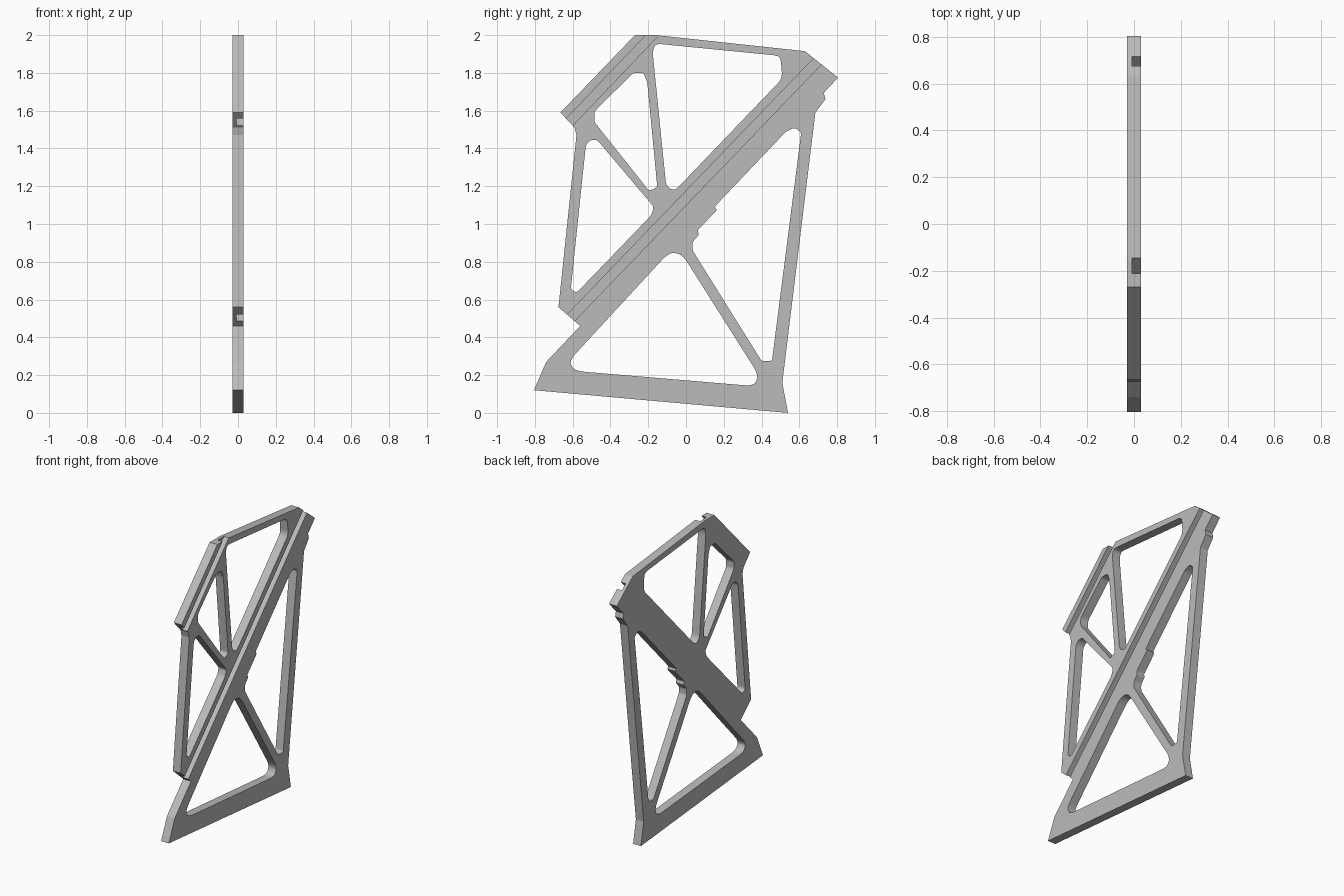
import bpy
import bmesh
from mathutils import Vector

HALF = 0.03          # half thickness of the plate
GROOVE_FLOOR = -0.008

default = bpy.data.objects.get("Cube")
if default:
    bpy.data.objects.remove(default, do_unlink=True)

# One plain grey for the whole plate
grey = bpy.data.materials.new("plain grey")
grey.use_nodes = True
colour = (0.5, 0.5, 0.5, 1)
grey.diffuse_color = colour
grey.node_tree.nodes["Principled BSDF"].inputs["Base Color"].default_value = colour


def rounded(points, radius, steps=3):
    """Soften every corner of a closed (y, z) profile with a short curve."""
    result = []
    corners = [Vector(p) for p in points]
    for i, corner in enumerate(corners):
        ends = []
        for neighbour in (corners[i - 1], corners[(i + 1) % len(corners)]):
            side = neighbour - corner
            ends.append(corner + side.normalized() * min(radius, side.length * 0.4))
        for s in range(steps + 1):
            t = s / steps
            result.append(ends[0].lerp(corner, t).lerp(corner.lerp(ends[1], t), t))
    return result


def plate(name, loops, x_low, x_high):
    """Fill closed (y, z) loops, with inner loops as holes, and thicken along x."""
    bm = bmesh.new()
    for loop in loops:
        verts = [bm.verts.new((x_low, y, z)) for y, z in loop]
        for a, b in zip(verts, verts[1:] + verts[:1]):
            bm.edges.new((a, b))
    bmesh.ops.triangle_fill(bm, use_beauty=True, edges=bm.edges[:], normal=(1, 0, 0))
    extruded = bmesh.ops.extrude_face_region(bm, geom=bm.faces[:])
    moved = [g for g in extruded["geom"] if isinstance(g, bmesh.types.BMVert)]
    bmesh.ops.translate(bm, verts=moved, vec=(x_high - x_low, 0, 0))
    bmesh.ops.recalc_face_normals(bm, faces=bm.faces[:])
    mesh = bpy.data.meshes.new(name)
    bm.to_mesh(mesh)
    bm.free()
    mesh.materials.append(grey)
    obj = bpy.data.objects.new(name, mesh)
    bpy.context.collection.objects.link(obj)
    return obj


# Outer silhouette of the frame, clockwise from the top
outline = [
    (-0.27, 2.0), (-0.16, 2.0), (0.63, 1.915), (0.805, 1.775), (0.73, 1.695),
    (0.738, 1.66), (0.685, 1.59), (0.51, 0.16), (0.54, 0), (-0.805, 0.12),
    (-0.74, 0.27), (-0.56, 0.46), (-0.675, 0.56), (-0.58, 1.47),
    (-0.59, 1.51), (-0.665, 1.59),
]

# Window openings between the struts
upper_window = [
    (-0.16, 1.955), (0.5, 1.89), (0.51, 1.77), (-0.06, 1.175),
    (-0.105, 1.2), (-0.177, 1.915),
]
upper_front_window = [
    (-0.28, 1.8), (-0.225, 1.8), (-0.205, 1.75), (-0.152, 1.195),
    (-0.195, 1.175), (-0.485, 1.54), (-0.485, 1.595),
]
front_window = [
    (-0.53, 1.42), (-0.505, 1.445), (-0.47, 1.445), (-0.17, 1.09),
    (-0.185, 1.045), (-0.58, 0.635), (-0.61, 0.655),
]
lower_window = [
    (-0.09, 0.85), (-0.02, 0.84), (0.385, 0.2), (0.36, 0.142),
    (-0.59, 0.222), (-0.62, 0.275),
]
# The long rear opening has small steps along the main beam
rear_window = [
    (0.035, 0.86), (0.035, 0.905), (0.07, 0.945), (0.06, 0.965),
    (0.165, 1.075), (0.15, 1.09), (0.53, 1.49), (0.575, 1.51),
    (0.61, 1.485), (0.455, 0.275), (0.4, 0.275),
]

windows = [
    rounded(upper_window, 0.03),
    rounded(upper_front_window, 0.015),
    rounded(front_window, 0.015),
    rounded(lower_window, 0.055, 5),
    rounded(rear_window, 0.012),
]
frame = plate("truss_plate", [outline] + windows, -HALF, HALF)


def groove(name, start, end, width):
    """Cut a straight slot into the left face, running past both ends."""
    a, b = Vector(start), Vector(end)
    along = (b - a).normalized()
    across = Vector((-along.y, along.x)) * width / 2
    a, b = a - along * 0.1, b + along * 0.1
    cutter = plate(name, [[a - across, b - across, b + across, a + across]],
                   GROOVE_FLOOR, HALF * 2)
    cutter.hide_render = True
    cutter.display_type = "WIRE"
    cut = frame.modifiers.new(name, "BOOLEAN")
    cut.operation = "DIFFERENCE"
    cut.solver = "EXACT"
    cut.object = cutter
    return cutter


cutters = [
    groove("main_beam_groove", (-0.61, 0.503), (0.7, 1.865), 0.052),
    groove("upper_beam_groove", (-0.617, 1.54), (-0.178, 2.0), 0.05),
]

# Bake the slots and drop the helpers
bpy.context.view_layer.objects.active = frame
frame.select_set(True)
for modifier in list(frame.modifiers):
    bpy.ops.object.modifier_apply(modifier=modifier.name)
for cutter in cutters:
    bpy.data.objects.remove(cutter, do_unlink=True)
